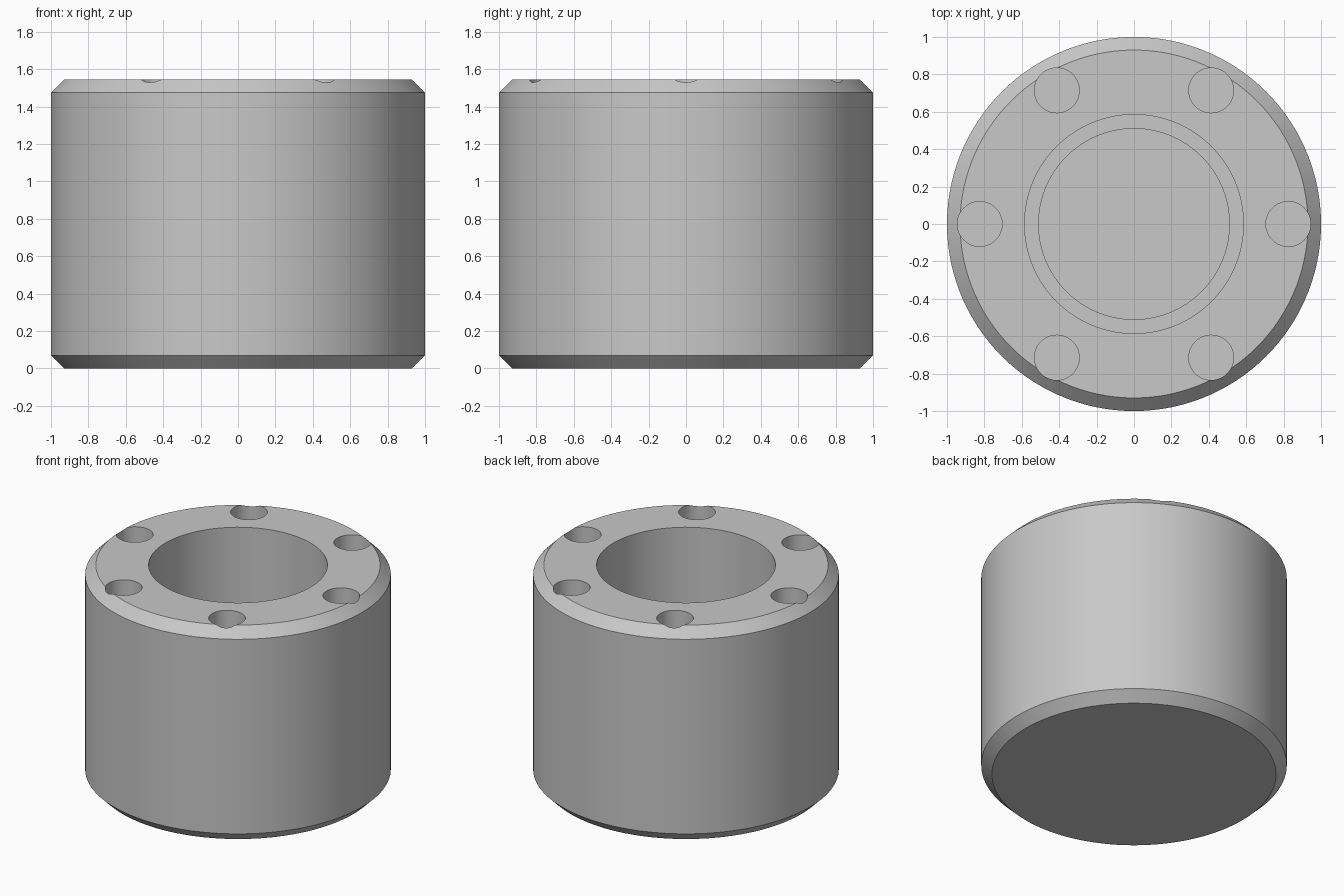
import bpy
import bmesh
import math
from mathutils import Matrix, Vector

cube = bpy.data.objects.get("Cube")
if cube:
    bpy.data.objects.remove(cube, do_unlink=True)

HEIGHT = 1.545
CHAMFER = 0.07
BORE, INNER_BORE = 0.585, 0.51
LEDGE_Z, FLOOR_Z = 0.45, 0.25
HOLE_RADIUS, HOLE_CIRCLE, HOLE_DEPTH = 0.12, 0.825, 0.4

steel = bpy.data.materials.new("plain grey metal")
grey = (0.58, 0.58, 0.58, 1)
steel.use_nodes = True
steel.diffuse_color = grey
steel.node_tree.nodes["Principled BSDF"].inputs["Base Color"].default_value = grey


def make_object(name, bm):
    bmesh.ops.recalc_face_normals(bm, faces=bm.faces)
    mesh = bpy.data.meshes.new(name)
    bm.to_mesh(mesh)
    bm.free()
    mesh.materials.append(steel)
    obj = bpy.data.objects.new(name, mesh)
    bpy.context.collection.objects.link(obj)
    return obj


# Turned body: chamfered outside, stepped blind bore inside
profile = [
    (0, 0), (1 - CHAMFER, 0), (1, CHAMFER),
    (1, HEIGHT - CHAMFER), (1 - CHAMFER, HEIGHT),
    (BORE, HEIGHT), (BORE, LEDGE_Z),
    (INNER_BORE, LEDGE_Z), (INNER_BORE, FLOOR_Z), (0, FLOOR_Z),
]
bm = bmesh.new()
points = [bm.verts.new((r, 0, z)) for r, z in profile]
edges = [bm.edges.new(pair) for pair in zip(points, points[1:])]
bmesh.ops.spin(bm, geom=points + edges, axis=(0, 0, 1), cent=(0, 0, 0),
               angle=math.tau, steps=120, use_duplicate=False)
bmesh.ops.remove_doubles(bm, verts=bm.verts, dist=0.0001)
body = make_object("bored_cylinder_body", bm)

# Six blind bolt holes around the rim
bm = bmesh.new()
for i in range(6):
    spot = Matrix.Rotation(i * math.tau / 6, 4, "Z") @ Vector((HOLE_CIRCLE, 0, HEIGHT))
    bmesh.ops.create_cone(bm, cap_ends=True, segments=48, radius1=HOLE_RADIUS,
                          radius2=HOLE_RADIUS, depth=2 * HOLE_DEPTH,
                          matrix=Matrix.Translation(spot))
cutter = make_object("bolt_hole_cutter", bm)
cutter.hide_render = True

cut = body.modifiers.new("bolt holes", "BOOLEAN")
cut.operation = "DIFFERENCE"
cut.solver = "EXACT"
cut.object = cutter

bpy.ops.object.select_all(action="DESELECT")
body.select_set(True)
bpy.context.view_layer.objects.active = body
bpy.ops.object.modifier_apply(modifier=cut.name)
bpy.data.objects.remove(cutter, do_unlink=True)

# Smooth round walls, crisp machined edges
bpy.ops.object.shade_smooth_by_angle(angle=math.radians(30))
